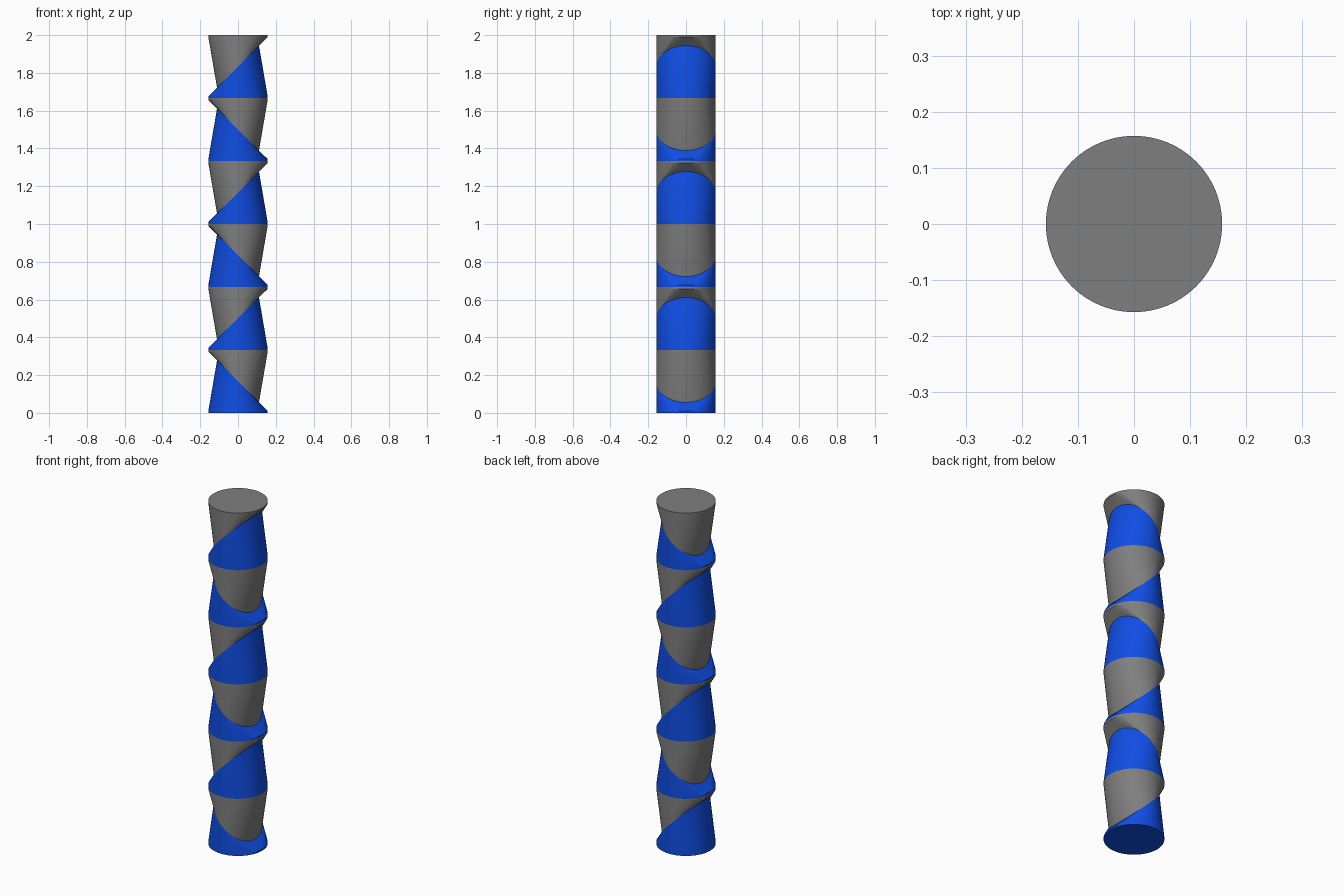
import bpy, bmesh, math
from mathutils import Vector, Matrix

if "Cube" in bpy.data.objects:
    bpy.data.objects.remove(bpy.data.objects["Cube"])

RADIUS = 0.157      # radius of every disc
STEP = 1 / 3        # height of one segment
RIM = 0.01          # thickness of the level discs
SIDES = 96


def make_material(name, color):
    mat = bpy.data.materials.new(name)
    mat.diffuse_color = (*color, 1)
    mat.use_nodes = True
    mat.node_tree.nodes["Principled BSDF"].inputs["Base Color"].default_value = mat.diffuse_color
    return mat


blue = make_material("blue", (0.005, 0.075, 0.78))
gray = make_material("gray", (0.21, 0.21, 0.21))


def ring(z, tilt=0):
    """Points of a circle at height z, tilted about the y axis."""
    rot = Matrix.Rotation(tilt, 3, 'Y')
    angles = [2 * math.pi * i / SIDES for i in range(SIDES)]
    return [rot @ Vector((RADIUS * math.cos(a), RADIUS * math.sin(a), 0))
            + Vector((0, 0, z)) for a in angles]


def hull_piece(name, points, mat):
    """Solid stretched tightly over a set of rings."""
    bm = bmesh.new()
    for p in points:
        bm.verts.new(p)
    bmesh.ops.convex_hull(bm, input=bm.verts)
    # Merge the flat end caps into single faces
    bmesh.ops.dissolve_limit(bm, angle_limit=0.005, verts=bm.verts, edges=bm.edges)
    bmesh.ops.recalc_face_normals(bm, faces=bm.faces)
    mesh = bpy.data.meshes.new(name)
    bm.to_mesh(mesh)
    bm.free()
    mesh.materials.append(mat)
    obj = bpy.data.objects.new(name, mesh)
    bpy.context.collection.objects.link(obj)
    bpy.ops.object.select_all(action='DESELECT')
    obj.select_set(True)
    bpy.context.view_layer.objects.active = obj
    bpy.ops.object.shade_smooth_by_angle(angle=math.radians(25))


# Six segments: blue lower wedge and gray upper wedge meet on a slanted disc
for i in range(6):
    z = i * STEP
    tilt = math.radians(45) * (1 if i % 2 == 0 else -1)
    joint = ring(z + STEP / 2, tilt)
    hull_piece(f"lower_wedge_{i + 1}", ring(z) + ring(z + RIM) + joint, blue)
    hull_piece(f"upper_wedge_{i + 1}",
               joint + ring(z + STEP - RIM) + ring(z + STEP), gray)
